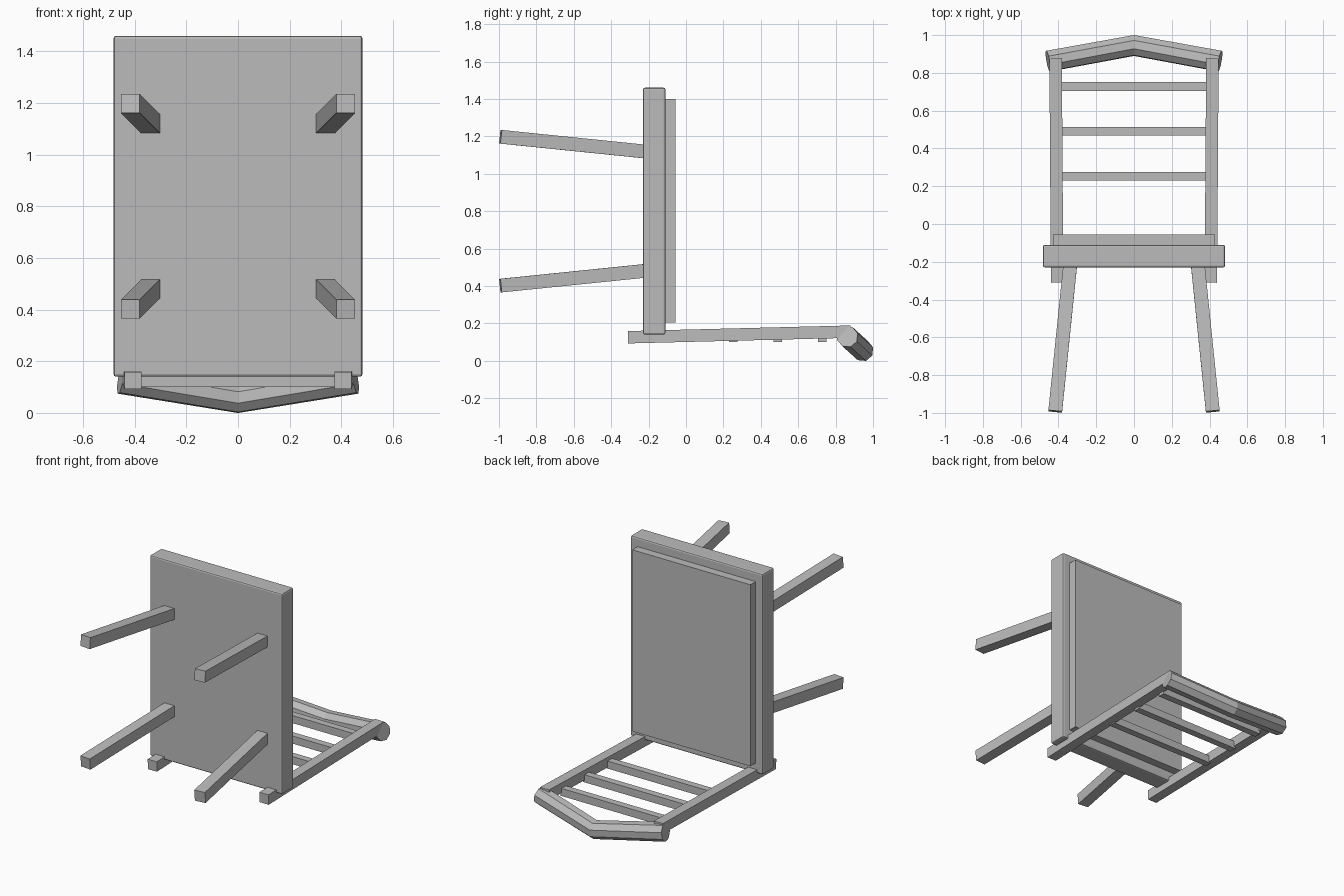
import bpy, bmesh, math
from mathutils import Vector

if "Cube" in bpy.data.objects:
    bpy.data.objects.remove(bpy.data.objects["Cube"])

grey = bpy.data.materials.new("plain grey")
grey.use_nodes = True
grey.diffuse_color = (0.5, 0.5, 0.5, 1)
grey.node_tree.nodes["Principled BSDF"].inputs["Base Color"].default_value = (0.5, 0.5, 0.5, 1)


def finish(name, bm):
    bmesh.ops.recalc_face_normals(bm, faces=bm.faces)
    mesh = bpy.data.meshes.new(name)
    bm.to_mesh(mesh)
    bm.free()
    mesh.materials.append(grey)
    obj = bpy.data.objects.new(name, mesh)
    bpy.context.scene.collection.objects.link(obj)
    return obj


def box(name, low, high):
    low, high = Vector(low), Vector(high)
    bm = bmesh.new()
    bmesh.ops.create_cube(bm, size=1)
    for v in bm.verts:
        v.co = (low + high) / 2 + v.co * (high - low)
    return finish(name, bm)


def beam(name, start, end, width):
    start, end = Vector(start), Vector(end)
    axis = end - start
    turn = Vector((0, 1, 0)).rotation_difference(axis)
    if axis.y < 0:  # keep the roll of the square section level
        turn = Vector((0, -1, 0)).rotation_difference(axis)
    bm = bmesh.new()
    bmesh.ops.create_cube(bm, size=1)
    for v in bm.verts:
        size = Vector((width, axis.length, width))
        v.co = (start + end) / 2 + turn @ (v.co * size)
    return finish(name, bm)


# Seat slab with softened edges, and the raised pad on it
seat = box("seat", (-0.482, -0.23, 0.14), (0.482, -0.11, 1.46))
bevel = seat.modifiers.new("soft edges", "BEVEL")
bevel.width = 0.01
bevel.segments = 2
box("seat_pad", (-0.43, -0.12, 0.205), (0.43, -0.055, 1.40))

# Splayed legs and back posts
for side, label in ((1, "left"), (-1, "right")):
    for up, end in ((1, "front"), (-1, "back")):
        beam(f"{end}_{label}_leg",
             (side * 0.331, -0.15, 0.80 + up * 0.312),
             (side * 0.417, -0.992, 0.80 + up * 0.398), 0.073)
    beam(f"{label}_back_post", (side * 0.407, -0.31, 0.126),
         (side * 0.415, 0.88, 0.156), 0.066)

# Cross slats of the back
for i, y in enumerate((0.253, 0.491, 0.728)):
    box(f"back_slat_{i + 1}", (-0.39, y - 0.023, 0.10), (0.39, y + 0.023, 0.15))

# Eight-sided top rail, bent at the middle, ends cut square to its run
bm = bmesh.new()
rings = []
for s in (-1, 0, 1):
    cy, cz = (0.862, 0.13) if s else (0.945, 0.055)
    ring = []
    for k in range(8):
        a = math.radians(17.5 + 45 * k)
        y, z = 0.058 * math.cos(a), 0.058 * math.sin(a)
        x = s * (0.455 + 0.24 * (0.75 * y - 0.66 * z))
        ring.append(bm.verts.new((x, cy + y, cz + z)))
    rings.append(ring)
for a, b in zip(rings, rings[1:]):
    for k in range(8):
        n = (k + 1) % 8
        bm.faces.new((a[k], a[n], b[n], b[k]))
bm.faces.new(rings[0])
bm.faces.new(rings[-1])
finish("top_rail", bm)
